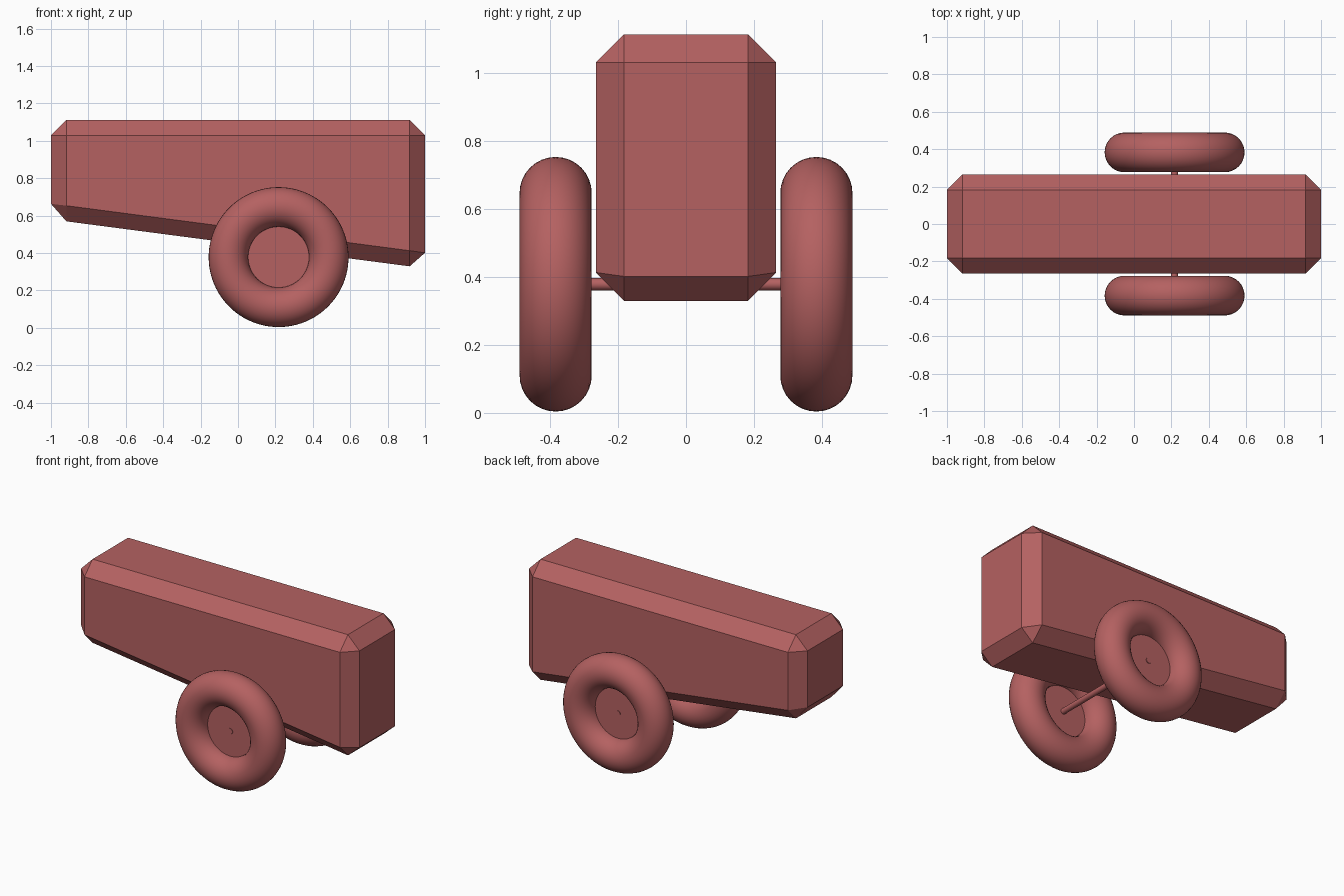
import bpy, bmesh, math

if "Cube" in bpy.data.objects:
    bpy.data.objects.remove(bpy.data.objects["Cube"])

red = bpy.data.materials.new("dusty_red")
red.diffuse_color = (0.46, 0.12, 0.12, 1)
red.use_nodes = True
red.node_tree.nodes["Principled BSDF"].inputs["Base Color"].default_value = red.diffuse_color

WHEEL_X, WHEEL_Z, TRACK = 0.217, 0.378, 0.383


def finish(name, smooth=True):
    ob = bpy.context.object
    ob.name = name
    ob.data.materials.append(red)
    if smooth:
        bpy.ops.object.shade_smooth_by_angle(angle=math.radians(40))
    return ob


# body: box with a sloping underside and chamfered edges
bpy.ops.mesh.primitive_cube_add(size=2)
body = finish("cart_body", smooth=False)
for v in body.data.vertices:
    v.co.y *= 0.265
    v.co.z = 1.112 if v.co.z > 0 else 0.449 - 0.131 * v.co.x
bm = bmesh.new()
bm.from_mesh(body.data)
bmesh.ops.bevel(bm, geom=bm.edges[:], offset=0.083, segments=1, affect='EDGES')
bm.to_mesh(body.data)
bm.free()

# wheels: fat round tyre with a thin hub disc at its middle
for side, label in ((-1, "front"), (1, "back")):
    place = dict(location=(WHEEL_X, side * TRACK, WHEEL_Z),
                 rotation=(math.pi / 2, 0, 0))
    bpy.ops.mesh.primitive_torus_add(major_radius=0.268, minor_radius=0.106,
                                     major_segments=96, minor_segments=32, **place)
    finish(label + "_tyre")
    bpy.ops.mesh.primitive_cylinder_add(radius=0.164, depth=0.012, vertices=64, **place)
    finish(label + "_hub_disc")

# axle joining both hubs
bpy.ops.mesh.primitive_cylinder_add(radius=0.018, depth=2 * TRACK + 0.02, vertices=32,
                                    location=(WHEEL_X, 0, WHEEL_Z),
                                    rotation=(math.pi / 2, 0, 0))
finish("axle")
